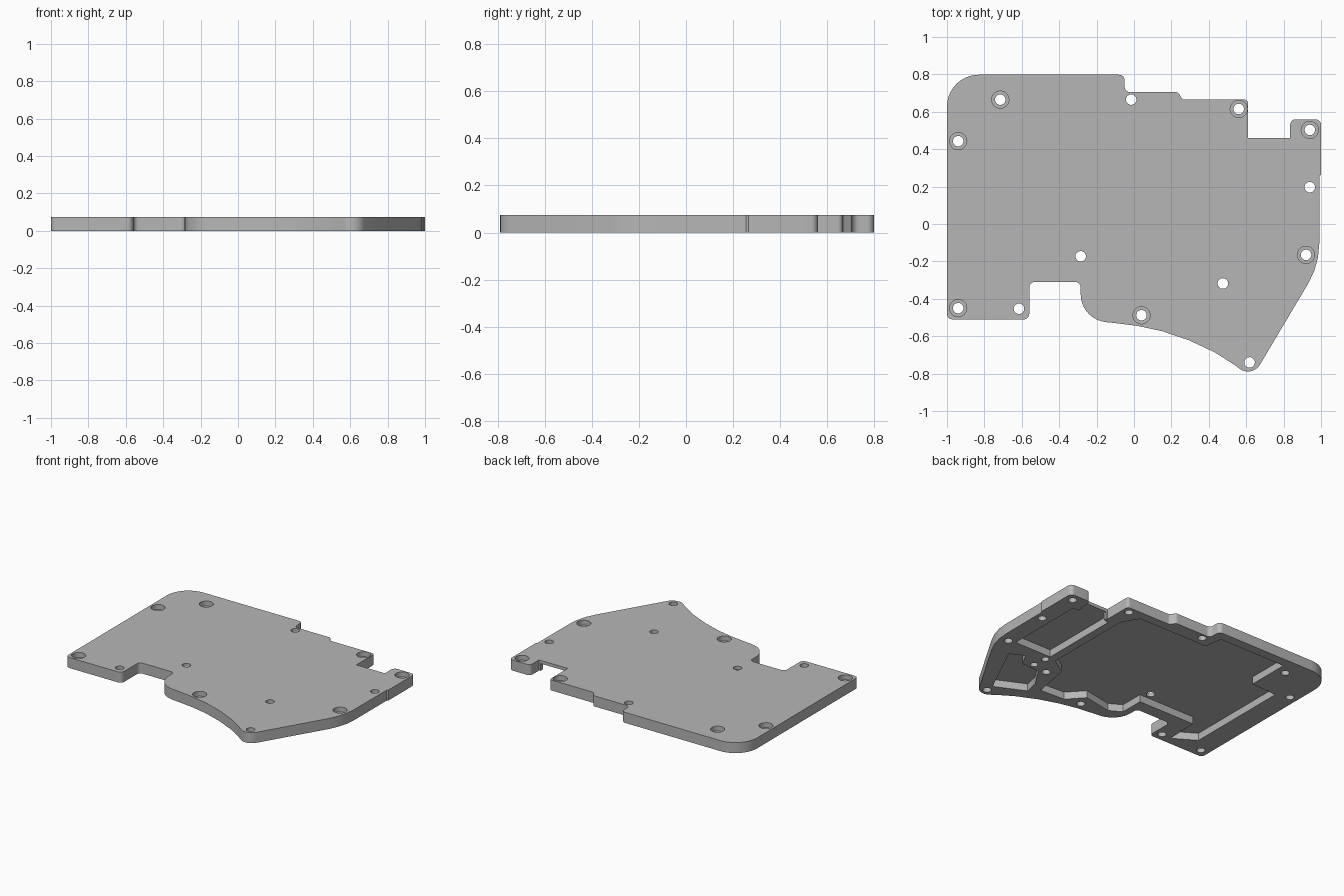
import bpy, bmesh, math
from mathutils import Vector

HEIGHT = 0.075      # full plate thickness
POCKET = 0.052      # depth of the recesses underneath
BORE = 0.04         # floor height of the screw head recesses

if "Cube" in bpy.data.objects:
    bpy.data.objects.remove(bpy.data.objects["Cube"], do_unlink=True)

grey = bpy.data.materials.new("plate grey")
grey.use_nodes = True
colour = (0.47, 0.47, 0.47, 1)
grey.diffuse_color = colour
grey.node_tree.nodes["Principled BSDF"].inputs["Base Color"].default_value = colour


def rounded(corners):
    """Turn (x, y, radius) corners into a filleted outline."""
    out = []
    n = len(corners)
    for i, (x, y, r) in enumerate(corners):
        p = Vector((x, y))
        if r == 0:
            out.append(p)
            continue
        a = (Vector(corners[i - 1][:2]) - p).normalized()
        b = (Vector(corners[(i + 1) % n][:2]) - p).normalized()
        half = a.angle(b) / 2
        centre = p + (a + b).normalized() * r / math.sin(half)
        start = p + a * r / math.tan(half) - centre
        end = p + b * r / math.tan(half) - centre
        sweep = start.angle_signed(end)
        steps = max(3, int(abs(sweep) / math.radians(9)))
        for k in range(steps + 1):
            t = -sweep * k / steps
            c, s = math.cos(t), math.sin(t)
            out.append(centre + Vector((start.x * c - start.y * s,
                                        start.x * s + start.y * c)))
    return out


def circle(x, y, r, n=32):
    return [Vector((x + r * math.cos(k * math.tau / n),
                    y + r * math.sin(k * math.tau / n))) for k in range(n)]


def prism(name, outline, z0, z1):
    """Extrude a closed outline between two heights."""
    bm = bmesh.new()
    face = bm.faces.new([bm.verts.new((p.x, p.y, z0)) for p in outline])
    grown = bmesh.ops.extrude_face_region(bm, geom=[face])["geom"]
    verts = [g for g in grown if isinstance(g, bmesh.types.BMVert)]
    bmesh.ops.translate(bm, verts=verts, vec=(0, 0, z1 - z0))
    bmesh.ops.recalc_face_normals(bm, faces=bm.faces)
    mesh = bpy.data.meshes.new(name)
    bm.to_mesh(mesh)
    bm.free()
    mesh.materials.append(grey)
    obj = bpy.data.objects.new(name, mesh)
    bpy.context.collection.objects.link(obj)
    return obj


def cut(outline, z0, z1):
    """Subtract an extruded outline from the plate."""
    cutter = prism("cutter", outline, z0, z1)
    cutter.hide_render = True
    mod = plate.modifiers.new("cut", "BOOLEAN")
    mod.operation = "DIFFERENCE"
    mod.solver = "EXACT"
    mod.object = cutter
    bpy.ops.object.modifier_apply(modifier=mod.name)
    bpy.data.objects.remove(cutter, do_unlink=True)


# Plate outline, counter-clockwise from the front right corner
plate = prism("case_plate", rounded([
    (-1, -0.51, 0.03), (-0.56, -0.51, 0.03), (-0.56, -0.31, 0.03),
    (-0.285, -0.31, 0.03), (-0.285, -0.51, 0.15), (-0.1, -0.53, 0),
    (0.02, -0.545, 0), (0.15, -0.573, 0), (0.29, -0.62, 0),
    (0.43, -0.685, 0), (0.54, -0.755, 0), (0.63, -0.825, 0.075),
    (0.99, -0.22, 0.42), (0.992, 0.255, 0), (1, 0.265, 0),
    (1, 0.56, 0.03), (0.835, 0.56, 0.03), (0.835, 0.46, 0),
    (0.61, 0.46, 0), (0.61, 0.665, 0.02), (0.26, 0.665, 0.02),
    (0.235, 0.705, 0.02), (-0.05, 0.705, 0.03), (-0.05, 0.798, 0.03),
    (-1, 0.798, 0.17)]), 0, HEIGHT)
bpy.context.view_layer.objects.active = plate
plate.select_set(True)

# Main recess underneath
cut(rounded([
    (-0.845, -0.36, 0), (-0.69, -0.455, 0), (-0.68, -0.22, 0),
    (-0.235, -0.22, 0), (-0.235, -0.39, 0), (-0.15, -0.44, 0),
    (0.06, -0.4, 0), (0.16, -0.51, 0), (0.35, -0.52, 0),
    (0.4, -0.25, 0), (0.52, -0.17, 0), (0.52, 0.48, 0),
    (0.45, 0.6, 0), (-0.1, 0.6, 0), (-0.12, 0.73, 0),
    (-0.645, 0.73, 0), (-0.645, 0.42, 0), (-0.845, 0.41, 0)]), -0.1, POCKET)

# Side recess, open at the back notch
cut(rounded([
    (0.58, -0.15, 0), (0.87, -0.15, 0), (0.87, 0.42, 0), (0.825, 0.43, 0),
    (0.825, 0.55, 0), (0.62, 0.55, 0), (0.62, 0.44, 0), (0.58, 0.43, 0)]),
    -0.1, POCKET)

# Small recess near the front point
cut(rounded([
    (0.62, -0.68, 0), (0.81, -0.29, 0), (0.71, -0.24, 0), (0.66, -0.335, 0),
    (0.52, -0.34, 0), (0.43, -0.48, 0), (0.41, -0.58, 0)]), -0.1, POCKET)

# Screw holes: recessed ones, then plain ones
recessed = [(-0.715, 0.665), (-0.94, 0.443), (0.56, 0.615), (0.94, 0.503),
            (0.92, -0.165), (-0.94, -0.45), (0.04, -0.488)]
plain = [(-0.015, 0.665), (0.94, 0.197), (-0.285, -0.173),
         (0.475, -0.318), (-0.615, -0.453), (0.618, -0.74)]
for x, y in recessed + plain:
    cut(circle(x, y, 0.028), -0.1, 0.2)
for x, y in recessed:
    cut(circle(x, y, 0.046), BORE, 0.2)

# Blind holes underneath
for x, y in [(0.585, -0.195), (0.595, -0.295)]:
    cut(circle(x, y, 0.025), -0.1, POCKET)

bpy.ops.object.shade_smooth_by_angle(angle=math.radians(25))
